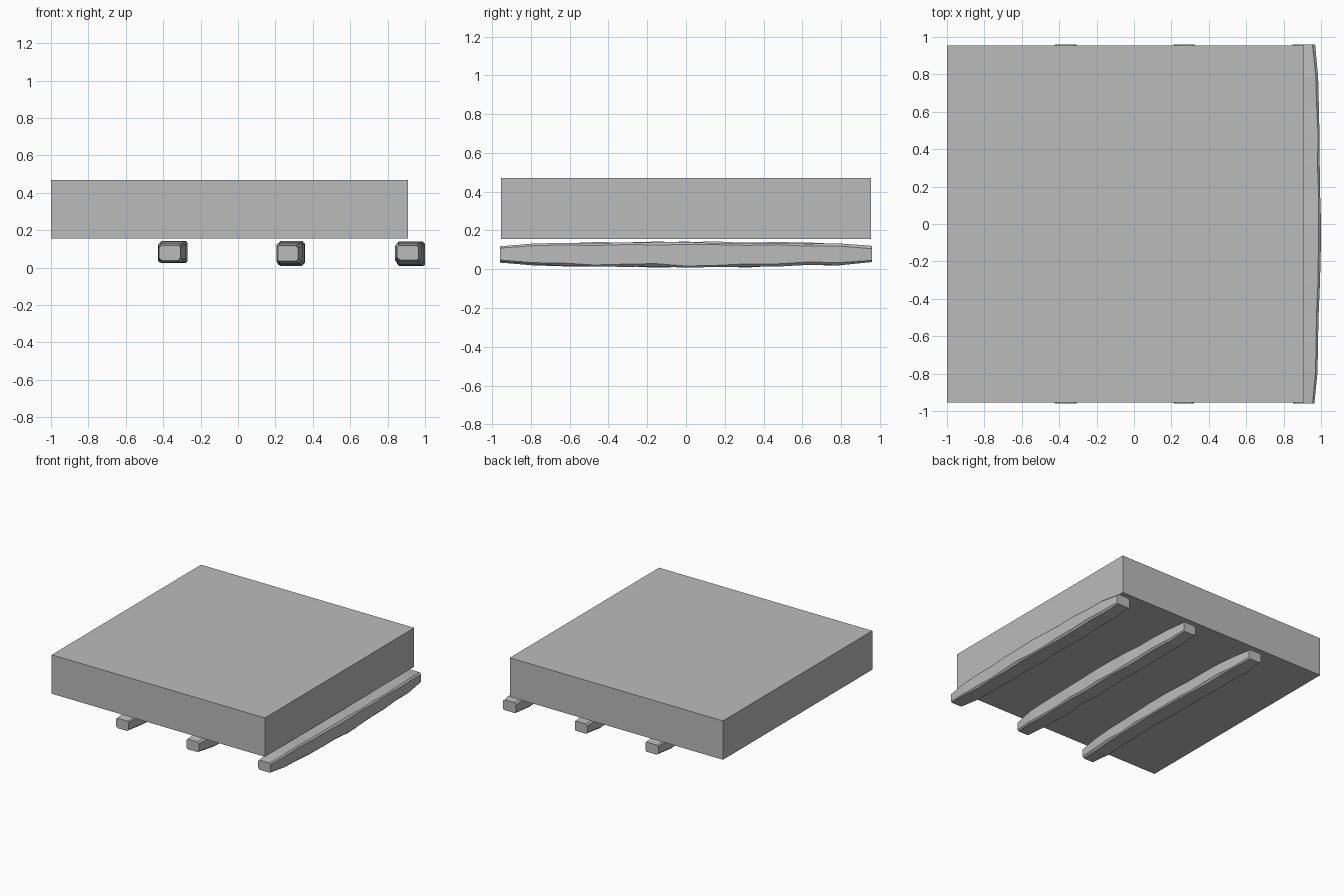
import bpy, bmesh, math, random

cube = bpy.data.objects.get("Cube")
if cube:
    bpy.data.objects.remove(cube, do_unlink=True)

random.seed(4)

# One plain grey for everything
grey = bpy.data.materials.new("plain grey")
grey.use_nodes = True
COLOUR = (0.5, 0.5, 0.5, 1)
grey.diffuse_color = COLOUR
grey.node_tree.nodes["Principled BSDF"].inputs["Base Color"].default_value = COLOUR


def finish(bm, name):
    bmesh.ops.recalc_face_normals(bm, faces=bm.faces)
    mesh = bpy.data.meshes.new(name)
    bm.to_mesh(mesh)
    bm.free()
    mesh.materials.append(grey)
    obj = bpy.data.objects.new(name, mesh)
    bpy.context.collection.objects.link(obj)
    return obj


def slab(name, low, high):
    bm = bmesh.new()
    bmesh.ops.create_cube(bm, size=1)
    for v in bm.verts:
        v.co = [l + (c + 0.5) * (h - l) for c, l, h in zip(v.co, low, high)]
    return finish(bm, name)


def section(x0, x1, z0, z1, y, cut):
    """Rectangle with chamfered corners, slightly uneven."""
    points = []
    for sx, sz in ((1, 1), (-1, 1), (-1, -1), (1, -1)):
        c = cut * random.uniform(0.6, 1.3)
        cx, cz = (x1 if sx > 0 else x0), (z1 if sz > 0 else z0)
        pair = [(cx, y, cz - sz * c), (cx - sx * c, y, cz)]
        points += pair if sx * sz > 0 else pair[::-1]
    return points


def beam(name, left, right, bow, sag, rise):
    """Rough-hewn runner along y, bowed sideways and thicker in the middle."""
    bm = bmesh.new()
    half, steps = 0.96, 12
    rings = []
    for i in range(steps + 1):
        t = i / steps * 2 - 1
        end = i in (0, steps)
        k = math.cos(t * math.pi / 2)
        wob = [random.uniform(-0.004, 0.004) for _ in range(4)]
        inset = 0.01 if end else 0
        pts = section(left + bow * 0.6 * k + wob[0] + inset,
                      right + bow * k + wob[1] - inset,
                      0.028 - sag * k + wob[2] + inset,
                      0.13 + rise * k + wob[3] - inset,
                      t * half if end else t * (half - 0.015),
                      0.012)
        rings.append([bm.verts.new(p) for p in pts])
    for a, b in zip(rings, rings[1:]):
        for j in range(len(a)):
            n = (j + 1) % len(a)
            bm.faces.new((a[j], a[n], b[n], b[j]))
    bm.faces.new(rings[0])
    bm.faces.new(rings[-1])
    return finish(bm, name)


# Thick square top, overhanging on one side
slab("top_slab", (-1, -0.955, 0.155), (0.91, 0.955, 0.47))

# Three rough runners beneath it
beam("right_runner", -0.43, -0.295, 0.025, 0.0, 0.012)
beam("middle_runner", 0.205, 0.335, 0.022, 0.018, 0.01)
beam("left_runner", 0.84, 0.975, 0.022, 0.018, 0.008)
